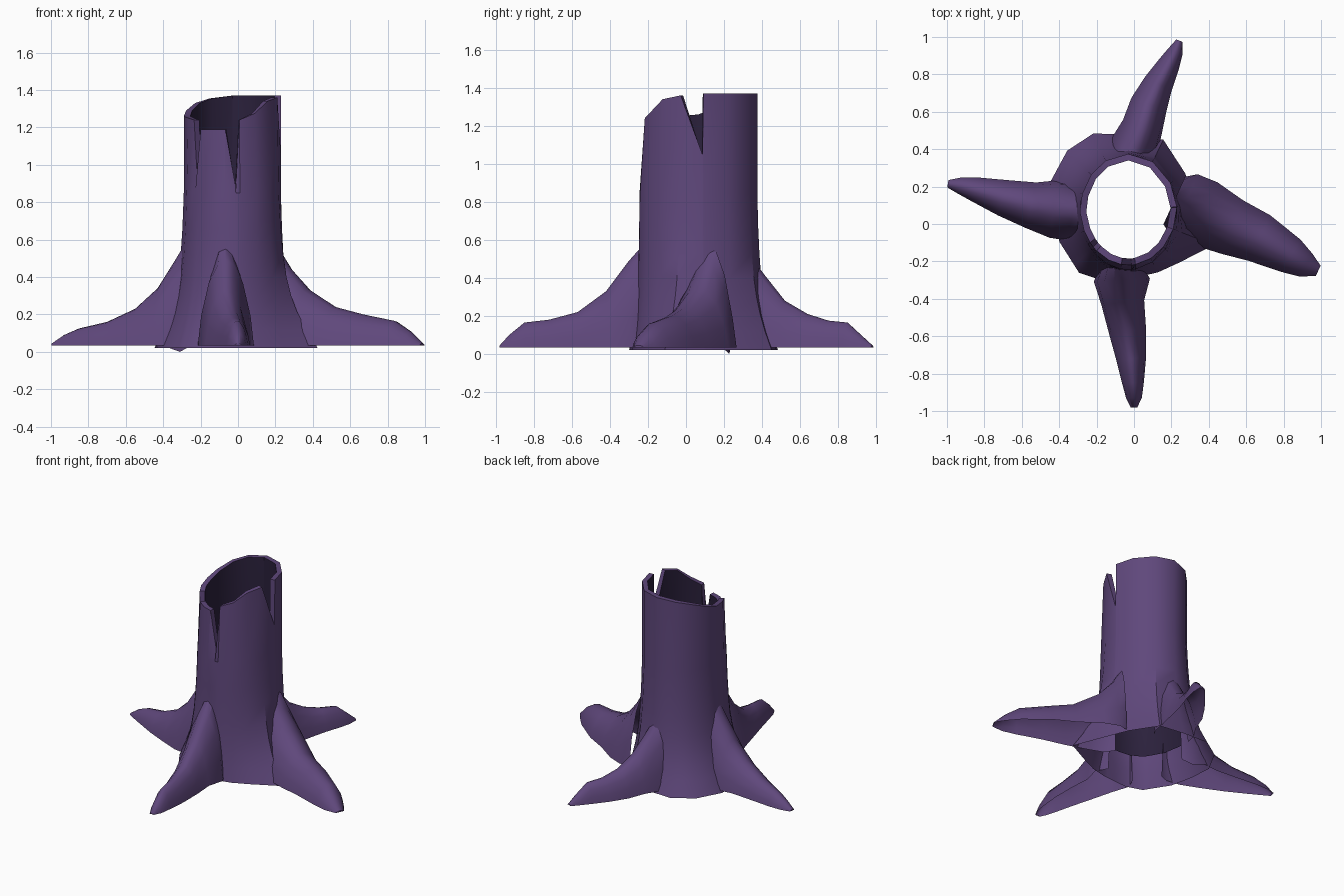
import bpy, bmesh, math
from mathutils import Vector

if "Cube" in bpy.data.objects:
    bpy.data.objects.remove(bpy.data.objects["Cube"])


def material(name, rgb):
    m = bpy.data.materials.new(name)
    m.diffuse_color = (*rgb, 1)
    m.use_nodes = True
    m.node_tree.nodes["Principled BSDF"].inputs["Base Color"].default_value = m.diffuse_color
    return m


bark = material("purple_bark", (0.115, 0.064, 0.2))
hollow = material("dark_hollow", (0.024, 0.015, 0.045))

CX, CY, RX, RY, WALL = -0.03, 0.065, 0.26, 0.31, 0.035


def finish(bm, name, angle):
    bmesh.ops.recalc_face_normals(bm, faces=bm.faces)
    me = bpy.data.meshes.new(name)
    bm.to_mesh(me)
    bm.free()
    me.materials.append(bark)
    me.materials.append(hollow)
    ob = bpy.data.objects.new(name, me)
    bpy.context.collection.objects.link(ob)
    bpy.ops.object.select_all(action='DESELECT')
    ob.select_set(True)
    bpy.context.view_layer.objects.active = ob
    bpy.ops.object.shade_smooth_by_angle(angle=math.radians(angle))
    return ob


# Broken rim: (ellipse angle, rim height); low points are the split notches
RIM = [(5, 1.37), (30, 1.37), (60, 1.37), (90, 1.37), (118, 1.355), (140, 1.33),
       (162, 1.29), (180, 1.26), (200, 1.25), (214, 1.24), (220, 0.93), (226, 1.19),
       (244, 1.19), (261, 1.19), (274, 0.89), (279, 1.24), (300, 1.275), (320, 1.34),
       (342, 1.36), (364, 1.05)]
# Flared foot: corners as (direction, radius)
FOOT = [(-22, .496), (32, .366), (62, .434), (102, .434), (124, .5), (160, .448),
        (198, .41), (237, .437), (246, .40), (288, .362), (338, .496), (392, .366)]
# Height and how far the wall has moved out toward the foot
ROWS = [(0.02, 1.0), (0.12, 0.7), (0.21, 0.48), (0.3, 0.32), (0.4, 0.2), (0.53, 0.11),
        (0.66, 0.05), (0.85, 0.0)]
INNER_START = 2     # the dark inner wall starts at this row


def foot_radius(a):
    # straight edge between neighbouring corners
    for (a0, r0), (a1, r1) in zip(FOOT, FOOT[1:]):
        if a0 <= a <= a1:
            s = lambda deg: math.sin(math.radians(deg))
            return r0 * r1 * s(a1 - a0) / (r0 * s(a - a0) + r1 * s(a1 - a))


def wall_point(t, z, flare, inset):
    x, y = RX * math.cos(math.radians(t)), RY * math.sin(math.radians(t))
    r, a = math.hypot(x, y), math.atan2(y, x)
    rad = r + (foot_radius(math.degrees(a) % 360) - r) * flare - inset
    return (CX + rad * math.cos(a), CY + rad * math.sin(a), z)


# Hollow trunk: outer wall up, over the rim, dark inner wall down
bm = bmesh.new()
columns = []
for t, top in RIM:
    lean = 0.025 * max(0, -math.sin(math.radians(t)))
    outer = [wall_point(t, z, f, 0) for z, f in ROWS] + [wall_point(t, top, 0, lean)]
    inner = [wall_point(t, z, f, WALL) for z, f in ROWS[INNER_START:]]
    inner.append(wall_point(t, top, 0, WALL + lean))
    columns.append([bm.verts.new(p) for p in outer + inner[::-1]])
for i, a in enumerate(columns):
    b = columns[(i + 1) % len(columns)]
    for j in range(len(a) - 1):
        f = bm.faces.new((a[j], b[j], b[j + 1], a[j + 1]))
        f.material_index = 1 if j > len(ROWS) else 0
finish(bm, "hollow_trunk", 35)


# Roots: arched cross-sections (x, y, half width, top height) from trunk to tip
ARCH = [(-1, 0), (-.88, .35), (-.62, .72), (-.28, .95), (.0, 1), (.28, .95), (.62, .72), (.88, .35), (1, 0)]
ROOTS = {
    "front_root": [(-.07, -.22, .11, .58), (-.065, -.3, .15, .49), (-.06, -.42, .115, .33),
                   (-.035, -.57, .1, .22), (-.015, -.72, .08, .18), (-.005, -.85, .058, .165),
                   (0, -.93, .042, .1), (0, -.98, .018, .045)],
    "back_root": [(-.02, .35, .12, .5), (0, .41, .13, .42), (.045, .52, .11, .28),
                  (.08, .64, .1, .21), (.13, .75, .08, .175), (.185, .85, .06, .165),
                  (.22, .92, .042, .1), (.243, .98, .018, .045)],
    "left_root": [(-.27, .06, .13, .6), (-.33, .07, .16, .5), (-.43, .08, .155, .34),
                  (-.55, .1, .125, .23), (-.7, .14, .098, .16), (-.85, .185, .066, .125),
                  (-.93, .205, .045, .09), (-.995, .215, .02, .045)],
    "right_root": [(.215, .125, .14, .56), (.27, .1, .18, .46), (.37, .06, .18, .34),
                   (.52, -.015, .155, .24), (.67, -.075, .135, .2), (.84, -.17, .1, .165),
                   (.92, -.22, .07, .11), (.985, -.25, .03, .045)],
}
BASE = 0.035
for name, path in ROOTS.items():
    bm = bmesh.new()
    rings = []
    for i, (x, y, w, top) in enumerate(path):
        p, q = path[max(i - 1, 0)], path[min(i + 1, len(path) - 1)]
        d = Vector((q[0] - p[0], q[1] - p[1])).normalized()
        rings.append([bm.verts.new((x - d.y * u * w, y + d.x * u * w, BASE + v * (top - BASE)))
                      for u, v in ARCH])
    if name == "left_root":          # one edge of this root dips to the ground
        rings[1][0].co.z = 0
    for a, b in zip(rings, rings[1:]):
        for j in range(len(a) - 1):
            bm.faces.new((a[j], a[j + 1], b[j + 1], b[j]))
    bm.faces.new(rings[-1])
    finish(bm, name, 45)
